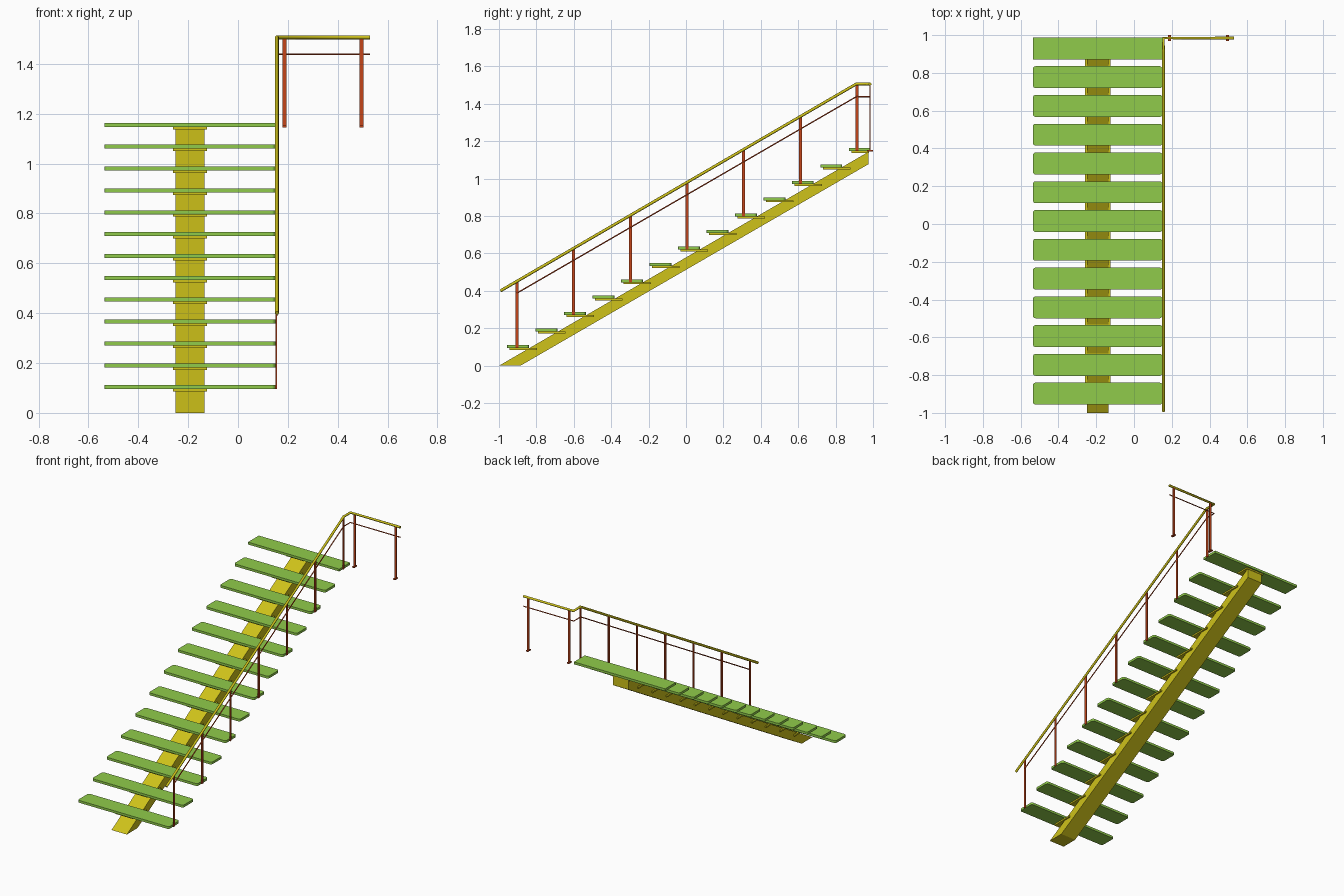
import bpy, bmesh
from mathutils import Vector

if "Cube" in bpy.data.objects:
    bpy.data.objects.remove(bpy.data.objects["Cube"])


def material(name, rgb):
    m = bpy.data.materials.new(name)
    m.diffuse_color = (*rgb, 1)
    m.use_nodes = True
    m.node_tree.nodes["Principled BSDF"].inputs["Base Color"].default_value = m.diffuse_color
    return m


GREEN = material("green", (0.28, 0.6, 0.07))
YELLOW = material("yellow", (0.62, 0.54, 0.01))
RED = material("red", (0.55, 0.06, 0.01))


def finish(name, bm, mat):
    bmesh.ops.recalc_face_normals(bm, faces=bm.faces[:])
    me = bpy.data.meshes.new(name)
    bm.to_mesh(me)
    bm.free()
    me.materials.append(mat)
    ob = bpy.data.objects.new(name, me)
    bpy.context.collection.objects.link(ob)
    return ob


def box(name, x, y, z, mat, corner=0):
    """Box from (min, max) ranges, optionally with rounded vertical edges."""
    bm = bmesh.new()
    bmesh.ops.create_cube(bm, size=1)
    for v in bm.verts:
        v.co = [r[0] + (c + 0.5) * (r[1] - r[0]) for c, r in zip(v.co, (x, y, z))]
    if corner:
        edges = [e for e in bm.edges
                 if abs(e.verts[0].co.z - e.verts[1].co.z) > 1e-5]
        bmesh.ops.bevel(bm, geom=edges, offset=corner, segments=4,
                        profile=0.5, affect='EDGES')
    return finish(name, bm, mat)


def tube(name, points, radius, mat):
    """Round bar following a path of points."""
    cu = bpy.data.curves.new(name, 'CURVE')
    cu.dimensions = '3D'
    cu.bevel_depth = radius
    cu.bevel_resolution = 2
    cu.use_fill_caps = True
    sp = cu.splines.new('POLY')
    sp.points.add(len(points) - 1)
    for p, co in zip(sp.points, points):
        p.co = (*co, 1)
    cu.materials.append(mat)
    ob = bpy.data.objects.new(name, cu)
    bpy.context.collection.objects.link(ob)


# Central sloping beam, extruded from its side profile
bm = bmesh.new()
side = [(-1, 0), (-0.885, 0), (0.975, 1.077), (0.975, 1.143)]
face = bm.faces.new([bm.verts.new((-0.25, y, z)) for y, z in side])
ext = bmesh.ops.extrude_face_region(bm, geom=[face])
bmesh.ops.translate(bm, vec=Vector((0.115, 0, 0)),
                    verts=[g for g in ext["geom"] if isinstance(g, bmesh.types.BMVert)])
finish("beam", bm, YELLOW)

# Treads, support plates and every second step a baluster
STEPS, RUN, RISE = 13, 0.1523, 0.0877
for i in range(STEPS):
    y, z = i * RUN, i * RISE
    last = i == STEPS - 1
    box(f"tread_{i + 1}", (-0.535, 0.15), (-0.956 + y, -0.84 + y),
        (0.095 + z, 0.111 + z), GREEN, 0 if last else 0.014)
    box(f"support_plate_{i + 1}", (-0.26, -0.125),
        (-0.943 + y, min(-0.797 + y, 0.978)), (0.085 + z, 0.095 + z), YELLOW)
    if i % 2 == 0:
        yc = -0.904 + i * 0.1515
        box(f"stair_post_{i // 2 + 1}", (0.15, 0.156), (yc - 0.008, yc + 0.008),
            (0.095 + z, 0.45 + z), RED)

# Landing posts with small feet
for i, x in enumerate((0.187, 0.495)):
    box(f"landing_post_{i + 1}", (x - 0.008, x + 0.008), (0.981, 0.987), (1.145, 1.503), RED)
    box(f"landing_foot_{i + 1}", (x - 0.008, x + 0.008), (0.968, 1.0), (1.145, 1.152), RED)

# Handrail and thin middle rail, turning onto the landing
tube("handrail", [(0.156, -0.992, 0.4), (0.156, 0.91, 1.506),
                  (0.156, 0.984, 1.506), (0.53, 0.984, 1.506)], 0.008, YELLOW)
tube("middle_rail", [(0.154, -0.904, 0.388), (0.154, 0.91, 1.438),
                     (0.154, 0.984, 1.438), (0.53, 0.984, 1.438)], 0.0035, RED)
